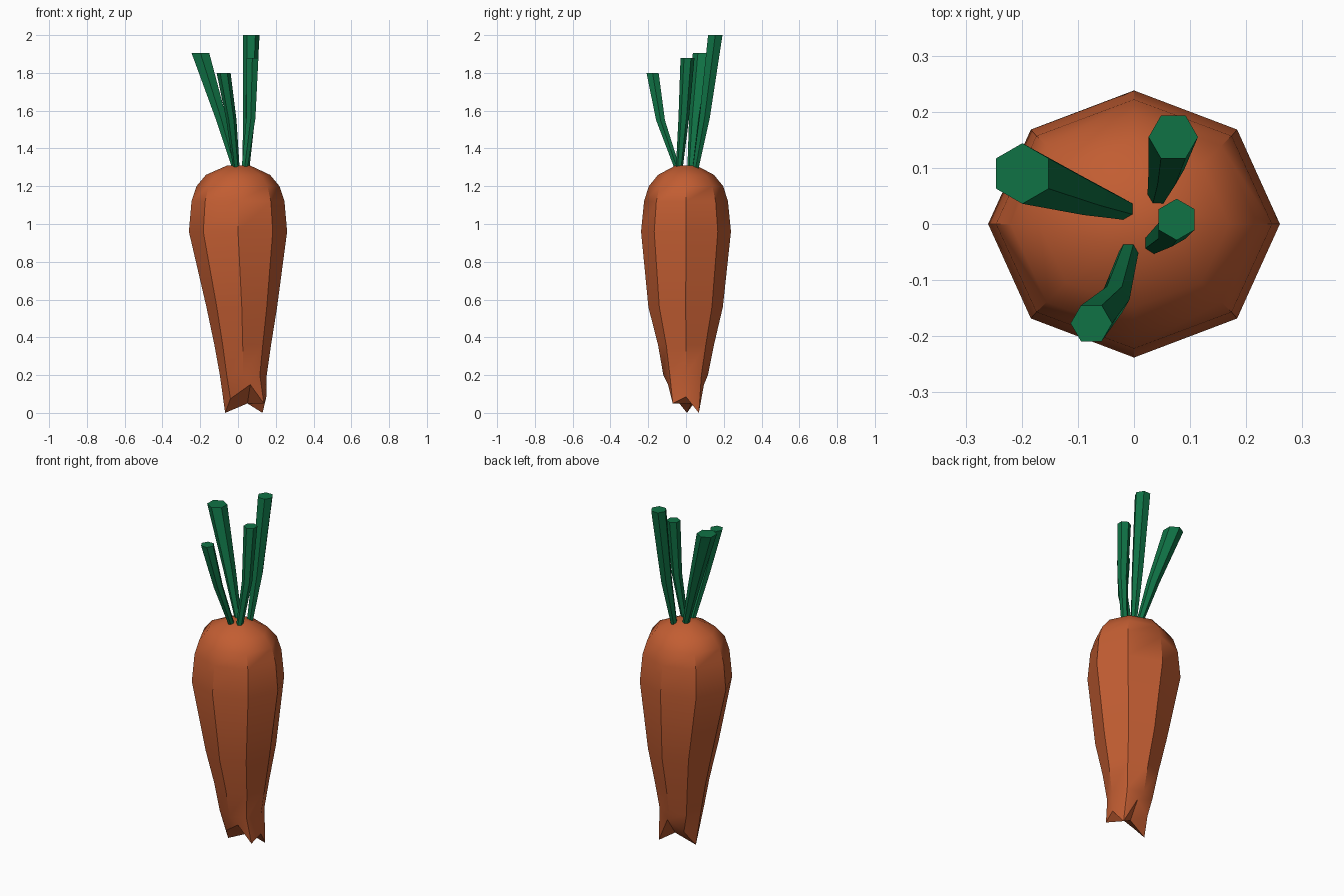
import bpy, math
from math import cos, sin, tau

if "Cube" in bpy.data.objects:
    bpy.data.objects.remove(bpy.data.objects["Cube"])


def material(name, rgb):
    m = bpy.data.materials.new(name)
    m.diffuse_color = (*rgb, 1)
    m.use_nodes = True
    m.node_tree.nodes["Principled BSDF"].inputs["Base Color"].default_value = m.diffuse_color
    return m


ORANGE = material("carrot orange", (0.54, 0.11, 0.032))
GREEN = material("leaf green", (0.005, 0.17, 0.06))


def ring(z, cx, cy, rx, ry, n, turn=0.0):
    return [(cx + rx * cos(tau * i / n + turn), cy + ry * sin(tau * i / n + turn), z)
            for i in range(n)]


def loft(name, rings, mat, bottom_point=None):
    """Skin a stack of rings; close the ends with a flat cap or a fan to a point."""
    n = len(rings[0])
    verts = [v for r in rings for v in r]
    faces = [(k * n + i, k * n + (i + 1) % n, (k + 1) * n + (i + 1) % n, (k + 1) * n + i)
             for k in range(len(rings) - 1) for i in range(n)]
    faces.append(tuple(range(len(verts) - n, len(verts))))
    if bottom_point:
        verts.append(bottom_point)
        faces += [((i + 1) % n, i, len(verts) - 1) for i in range(n)]
    else:
        faces.append(tuple(reversed(range(n))))
    me = bpy.data.meshes.new(name)
    me.from_pydata(verts, [], faces)
    me.materials.append(mat)
    ob = bpy.data.objects.new(name, me)
    bpy.context.collection.objects.link(ob)
    bpy.ops.object.select_all(action='DESELECT')
    ob.select_set(True)
    bpy.context.view_layer.objects.active = ob
    bpy.ops.object.shade_smooth_by_angle(angle=math.radians(40))
    return ob


# Root: eight-sided, with a jagged broken lower end
jagged = [(0.15, 0.0, 0.085), (0.13, 0.068, 0.0), (0.055, 0.095, 0.15), (-0.035, 0.07, 0.09),
          (-0.068, 0.005, 0.0), (-0.04, -0.055, 0.075), (0.065, -0.095, 0.15), (0.137, -0.07, 0.05)]
profile = [  # z, centre x, centre y, radius x, radius y
    (0.20, 0.028, -0.002, 0.124, 0.118),
    (0.36, 0.025, 0.0, 0.15, 0.148),
    (0.56, 0.02, -0.002, 0.187, 0.197),
    (0.96, 0.0, 0.0, 0.26, 0.238),
    (1.12, 0.0, 0.0, 0.246, 0.222),
    (1.20, 0.0, 0.0, 0.22, 0.197),
    (1.26, 0.0, 0.0, 0.17, 0.148),
    (1.31, 0.003, 0.0, 0.06, 0.055),
]
loft("carrot_root", [jagged] + [ring(*p, 8) for p in profile], ORANGE, (0.05, 0.03, 0.05))

# Stalks: six-sided, widening towards the cut top (x, y, z, radius)
stalks = [
    ([(-0.014, 0.025, 1.29, 0.018), (-0.09, 0.05, 1.56, 0.034), (-0.199, 0.09, 1.905, 0.054)], tau / 12),
    ([(0.042, 0.05, 1.29, 0.018), (0.058, 0.098, 1.56, 0.032), (0.07, 0.155, 2.0, 0.044)], 0),
    ([(0.034, -0.036, 1.29, 0.018), (0.068, -0.012, 1.56, 0.028), (0.076, 0.008, 1.88, 0.037)], tau / 12),
    ([(-0.008, -0.045, 1.29, 0.017), (-0.035, -0.135, 1.55, 0.027), (-0.076, -0.177, 1.8, 0.037)], 0),
]
for i, (path, turn) in enumerate(stalks, 1):
    loft(f"stalk_{i}", [ring(z, x, y, r, r, 6, turn) for x, y, z, r in path], GREEN)
